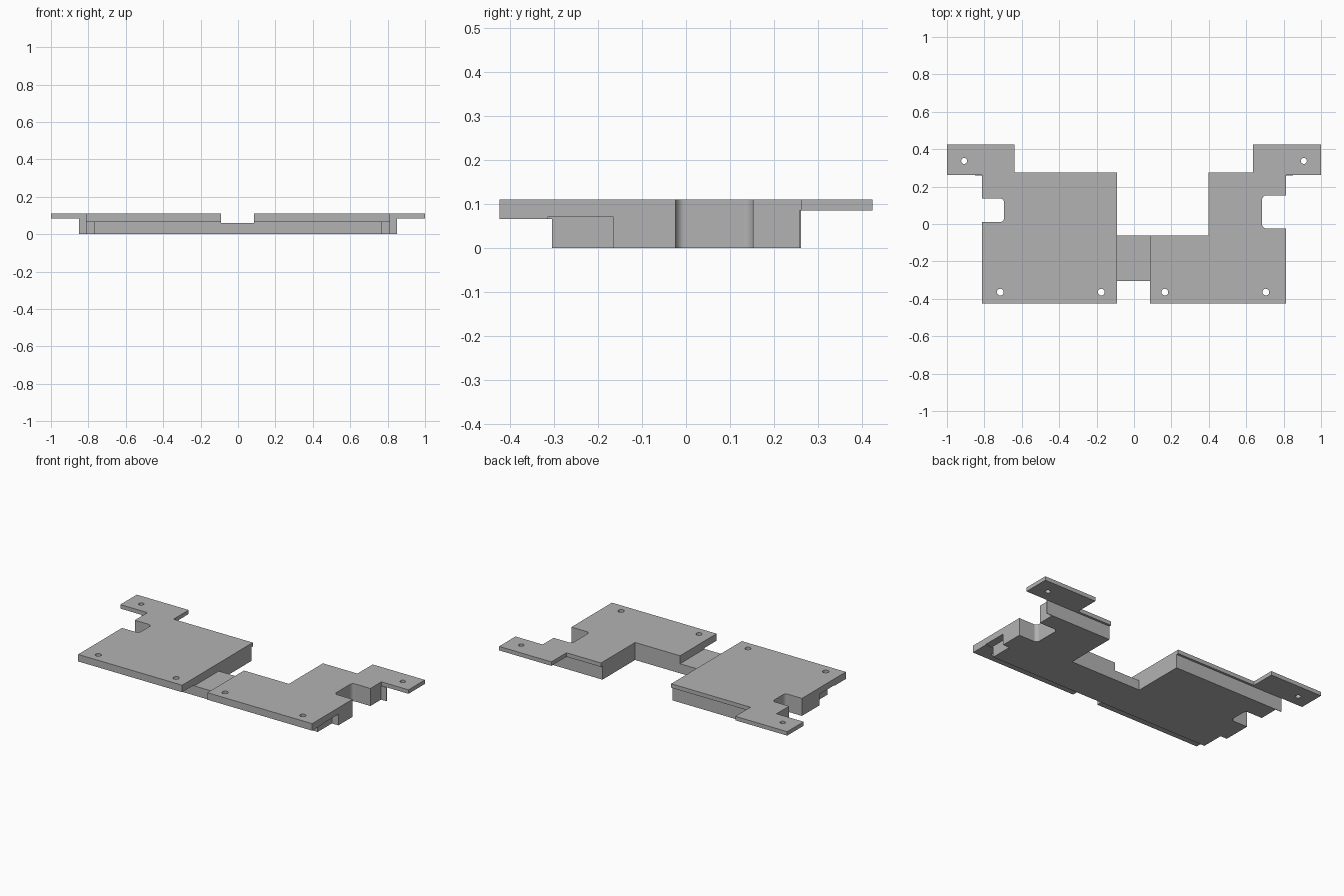
import bpy, bmesh, math

cube = bpy.data.objects.get("Cube")
if cube:
    bpy.data.objects.remove(cube, do_unlink=True)

GREY = (0.45, 0.45, 0.45, 1)
grey = bpy.data.materials.new("plain grey")
grey.use_nodes = True
grey.diffuse_color = GREY
grey.node_tree.nodes["Principled BSDF"].inputs["Base Color"].default_value = GREY

TOP = 0.11
FRONT, BACK = -0.425, 0.425
BODY_FRONT, BODY_BACK = -0.305, 0.262
LIP, SIDE = 0.275, 0.812


def prism(name, outline, z0, z1):
    """Extrude a flat outline from z0 up to z1."""
    bm = bmesh.new()
    face = bm.faces.new([bm.verts.new((x, y, z0)) for x, y in outline])
    up = bmesh.ops.extrude_face_region(bm, geom=[face])["geom"]
    verts = [g for g in up if isinstance(g, bmesh.types.BMVert)]
    bmesh.ops.translate(bm, verts=verts, vec=(0, 0, z1 - z0))
    bmesh.ops.recalc_face_normals(bm, faces=bm.faces)
    mesh = bpy.data.meshes.new(name)
    bm.to_mesh(mesh)
    bm.free()
    mesh.materials.append(grey)
    obj = bpy.data.objects.new(name, mesh)
    bpy.context.collection.objects.link(obj)
    return obj


def box(name, x0, x1, y0, y1, z0, z1):
    return prism(name, [(x0, y0), (x1, y0), (x1, y1), (x0, y1)], z0, z1)


def circle(cx, cy, r, n=24):
    return [(cx + r * math.cos(math.tau * i / n), cy + r * math.sin(math.tau * i / n))
            for i in range(n)]


def notch(side, depth_x, y0, y1, r=0.022, n=6):
    """Side notch with rounded inner corners, listed from front to back."""
    pts = [(side * SIDE, y0)]
    for cy, start in ((y0 + r, -90), (y1 - r, 0)):
        for i in range(n + 1):
            a = math.radians(start + 90 * i / n)
            # the arcs bulge towards the middle of the model
            pts.append((depth_x + side * r - side * r * math.cos(a), cy + r * math.sin(a)))
    return pts + [(side * SIDE, y1)]


def cut(obj, cutter):
    mod = obj.modifiers.new("cut", "BOOLEAN")
    mod.operation = "DIFFERENCE"
    mod.solver = "EXACT"
    mod.object = cutter
    bpy.context.view_layer.objects.active = obj
    bpy.ops.object.modifier_apply(modifier=mod.name)
    bpy.data.objects.remove(cutter, do_unlink=True)


def tab(side, inner):
    """Mounting tab outline, from the outer side of the body round to the lip."""
    return [(side * SIDE, BODY_BACK), (side, BODY_BACK), (side, BACK),
            (side * inner, BACK), (side * inner, LIP)]


# Main blocks, with side notches and rear tabs in the outline
right_outline = ([(-0.09, FRONT), (-SIDE, FRONT)] + notch(-1, -0.695, 0.01, 0.137)
                 + tab(-1, 0.64) + [(-0.09, LIP)])
left_outline = ([(0.085, FRONT), (SIDE, FRONT)] + notch(1, 0.685, -0.024, 0.153)
                + tab(1, 0.637) + [(0.397, LIP), (0.397, -0.062), (0.085, -0.062)])
right_block = prism("right_block", right_outline, 0, TOP)
left_block = prism("left_block", left_outline, 0, TOP)

for block, side, holes in ((right_block, -1, (-0.715, -0.175)),
                           (left_block, 1, (0.165, 0.705))):
    # Undercuts below the front overhang and the rear lip
    cut(block, box("front_cutter", -1.1, 1.1, -0.6, BODY_FRONT, -0.1, 0.066))
    cut(block, box("rear_cutter", -1.1, 1.1, BODY_BACK - 0.001, 0.6, -0.1, 0.085))
    # Recess in the lower front outer corner
    xs = sorted((side * 0.767, side * 0.9))
    cut(block, box("recess_cutter", *xs, BODY_FRONT - 0.01, -0.165, -0.1, 0.07))
    # Screw holes
    for x in holes:
        cut(block, prism("hole_cutter", circle(x, -0.364, 0.018), -0.1, 0.3))
    cut(block, prism("hole_cutter", circle(side * 0.908, 0.337, 0.016), -0.1, 0.3))

# Low bridge joining the blocks
box("bridge", -0.09, 0.085, BODY_FRONT, -0.062, 0, 0.06)

# Thin fins continuing the rear wall under each tab
for name, side in (("right_fin", -1), ("left_fin", 1)):
    xs = sorted((side * SIDE, side * 0.85))
    box(name, *xs, BODY_BACK - 0.004, BODY_BACK, 0, 0.086)
